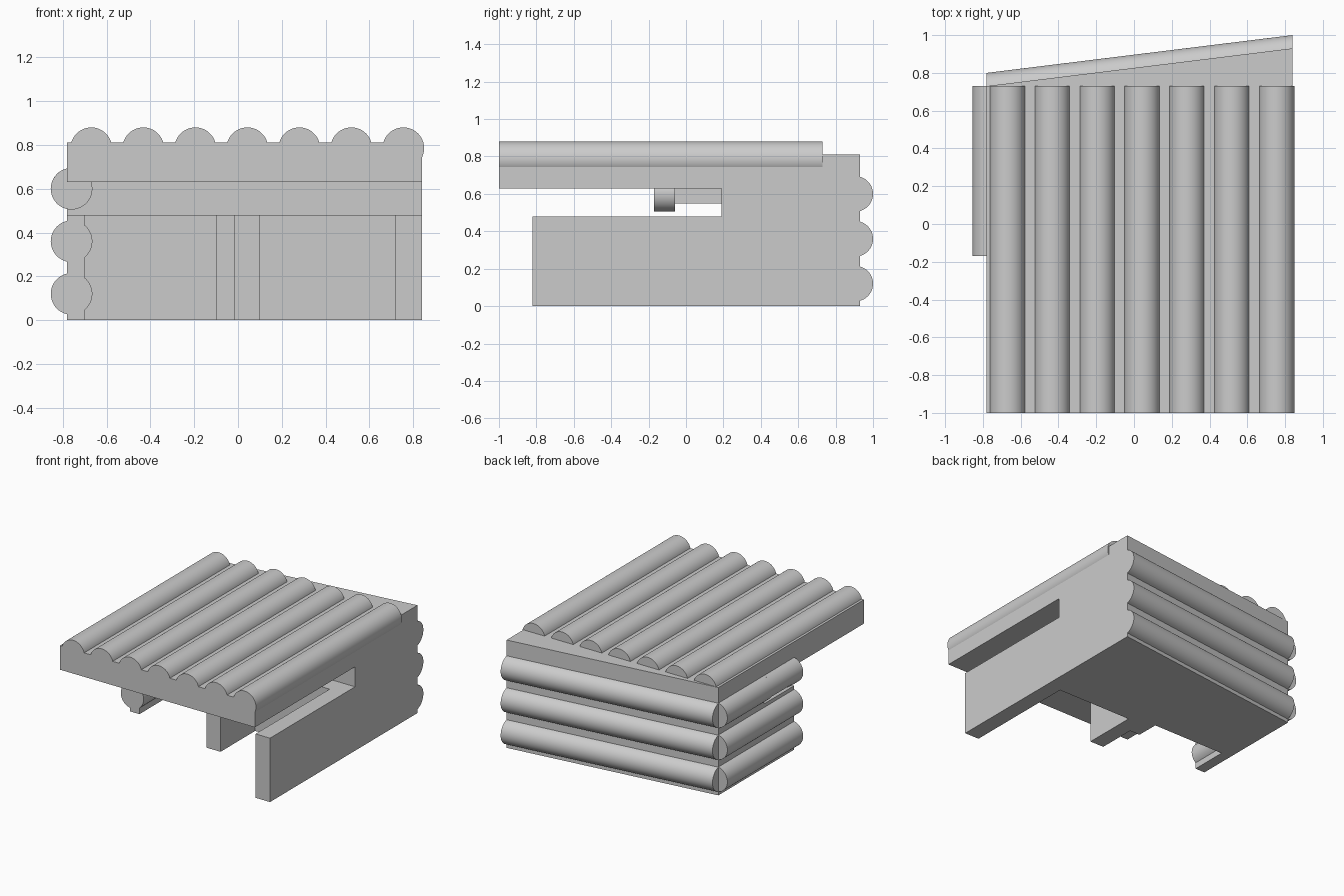
import bpy, bmesh, math

cube = bpy.data.objects.get("Cube")
if cube:
    bpy.data.objects.remove(cube, do_unlink=True)

# One plain grey for the whole shelter
GREY = (0.6, 0.6, 0.6, 1)
grey = bpy.data.materials.new("plain_grey")
grey.use_nodes = True
grey.diffuse_color = GREY
grey.node_tree.nodes["Principled BSDF"].inputs["Base Color"].default_value = GREY

LEFT, RIGHT = -0.78, 0.84            # outer wall planes
BACK_LEFT, BACK_RIGHT = 0.73, 0.93   # slanted back wall
R = 0.095                            # log radius
LEVELS = (0.12, 0.36, 0.60)          # heights of wall logs


def sweep(name, start, end, smooth=False):
    """Solid between two matching outlines."""
    bm = bmesh.new()
    a = [bm.verts.new(p) for p in start]
    b = [bm.verts.new(p) for p in end]
    bm.faces.new(a)
    bm.faces.new(b[::-1])
    for i in range(len(a)):
        j = (i + 1) % len(a)
        bm.faces.new((a[j], a[i], b[i], b[j]))
    bmesh.ops.recalc_face_normals(bm, faces=bm.faces)
    mesh = bpy.data.meshes.new(name)
    bm.to_mesh(mesh)
    bm.free()
    mesh.materials.append(grey)
    obj = bpy.data.objects.new(name, mesh)
    bpy.context.collection.objects.link(obj)
    if smooth:
        bpy.ops.object.select_all(action='DESELECT')
        obj.select_set(True)
        bpy.context.view_layer.objects.active = obj
        bpy.ops.object.shade_smooth_by_angle(angle=math.radians(35))
    return obj


def slab(name, plan, low, high):
    return sweep(name, [(x, y, low) for x, y in plan], [(x, y, high) for x, y in plan])


def arc(first, last, steps):
    return [(R * math.cos(t), R * math.sin(t)) for t in
            (math.radians(first + (last - first) * i / steps) for i in range(steps + 1))]


CIRCLE = arc(0, 360, 48)[:-1]


def log_along_y(name, x, z, y0, y1, profile=CIRCLE):
    ends = [[(x + u, y, z + v) for u, v in profile] for y in (y0, y1)]
    return sweep(name, *ends, smooth=True)


# Lower walls and core, with two bays and a stepped middle wall
back = [(RIGHT, BACK_RIGHT), (LEFT, BACK_LEFT)]
slab("lower_walls", [(RIGHT, -0.82)] + back + [
    (LEFT, -0.17), (-0.70, -0.17), (-0.70, 0.11), (-0.10, 0.11), (-0.10, -0.06),
    (-0.015, -0.06), (-0.015, -0.35), (0.10, -0.35), (0.10, 0.06),
    (0.72, 0.06), (0.72, -0.82)], 0, 0.48)

# Upper core behind the open slot, and the overhanging roof
slab("upper_core", [(RIGHT, 0.19)] + back + [(LEFT, 0.19)], 0.48, 0.63)
slab("roof", [(RIGHT, -1)] + back + [(LEFT, -1)], 0.63, 0.81)

# Roof logs
for i in range(7):
    log_along_y(f"roof_log_{i + 1}", -0.67 + i * 0.2375, 0.785, -1, 0.73)

# Back logs follow the slant and end flush with the side walls
for i, z in enumerate(LEVELS):
    ends = [[(x, y - 0.025 + u, z + v) for u, v in CIRCLE]
            for x, y in ((LEFT, BACK_LEFT), (RIGHT, BACK_RIGHT))]
    sweep(f"back_log_{i + 1}", *ends, smooth=True)

# Left side logs; the top one is hollowed out where the slot meets it
SIDE_X = -0.76
for i, z in enumerate(LEVELS[:2]):
    log_along_y(f"left_log_{i + 1}", SIDE_X, z, -0.17, 0.73)
top = LEVELS[2]
log_along_y("left_log_3_front", SIDE_X, top, -0.17, -0.06)
log_along_y("left_log_3_rear", SIDE_X, top, 0.19, 0.73)
shell = arc(102, 212, 16) + [(-0.081, 0.03), (-0.02, 0.03)]
log_along_y("left_log_3_shell", SIDE_X, top, -0.06, 0.19, shell)
